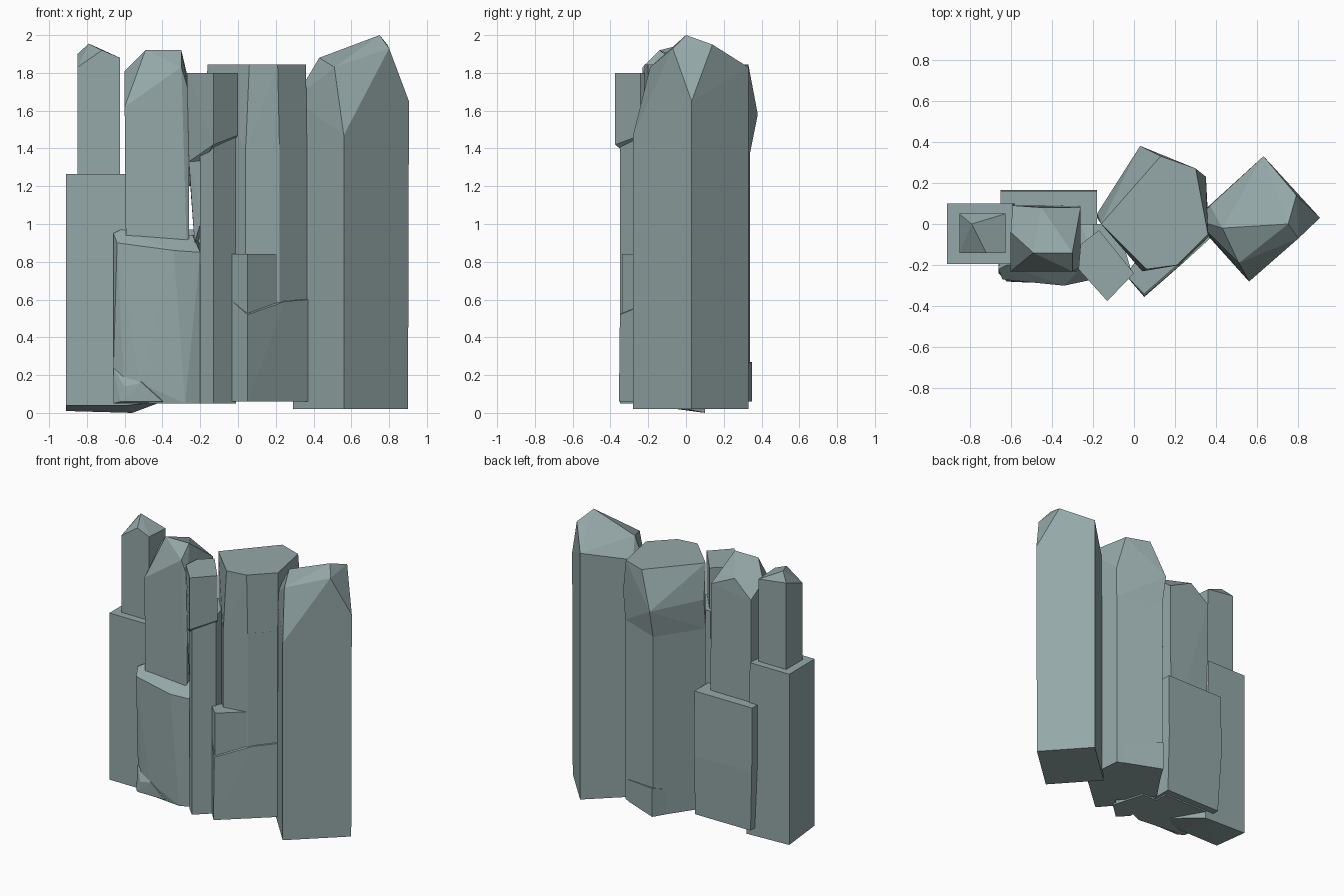
import bpy
import bmesh
from mathutils import Vector

default_cube = bpy.data.objects.get("Cube")
if default_cube:
    bpy.data.objects.remove(default_cube, do_unlink=True)

# One flat grey-green stone colour
stone = bpy.data.materials.new("grey_green_stone")
stone.use_nodes = True
stone_colour = (.30, .39, .39, 1)
stone.diffuse_color = stone_colour
stone_shader = stone.node_tree.nodes["Principled BSDF"]
stone_shader.inputs["Base Color"].default_value = stone_colour
stone_shader.inputs["Roughness"].default_value = .9


def at_height(outline, height):
    """Lift a flat outline to one height."""
    return [(x, y, height) for x, y in outline]


def rectangle(left, right, front, back):
    """Outline of an upright block."""
    return [(left, front), (right, front), (right, back), (left, back)]


def rock(name, *point_groups):
    """Make one faceted stone as the convex hull of its corner points."""
    mesh = bpy.data.meshes.new(name)
    shape = bmesh.new()
    for group in point_groups:
        for point in group:
            shape.verts.new(Vector(point))
    hull = bmesh.ops.convex_hull(shape, input=shape.verts[:])
    leftovers = [item for item in hull["geom_interior"]
                 if isinstance(item, bmesh.types.BMVert)]
    bmesh.ops.delete(shape, geom=leftovers, context="VERTS")
    # Merge the triangles that lie in one plane into broad facets
    bmesh.ops.dissolve_limit(shape, angle_limit=.03,
                             verts=shape.verts[:], edges=shape.edges[:])
    bmesh.ops.recalc_face_normals(shape, faces=shape.faces[:])
    shape.to_mesh(mesh)
    shape.free()
    mesh.materials.append(stone)
    stone_object = bpy.data.objects.new(name, mesh)
    bpy.context.collection.objects.link(stone_object)
    return stone_object


# Tall diamond pillar with a pointed, chipped crown
diamond = [(.9, .03), (.63, .33), (.29, .02), (.56, -.28)]
rock("east_pillar", at_height(diamond, .02),
     [(.905, .03, 1.65), (.56, -.28, 1.47), (.3, .02, 1.66), (.63, .33, 1.83)],
     [(.75, 0, 2), (.79, .14, 1.95), (.8, -.07, 1.93)],
     [(.51, -.19, 1.83), (.43, -.02, 1.88), (.37, .09, 1.76)])

# Broad centre column with a bulging crown
column = [(.03, .34), (.34, .22), (.365, -.06), (.22, -.2), (.04, -.23), (-.18, .03)]
rock("centre_column", at_height(column, .06), at_height(column, 1.42))
crown_top = [(-.16, 0), (.13, .33), (.3, .27), (.36, -.05), (.21, -.2), (.06, -.22)]
rock("centre_crown", at_height(column, 1.38), at_height(crown_top, 1.845),
     [(.03, .38, 1.58), (-.18, .05, 1.6), (.35, .23, 1.6)])
rock("centre_back_foot",
     at_height([(.03, .35), (.3, .24), (.1, 0), (-.12, .1)], .06),
     [(.03, .35, .27), (.3, .24, .22), (.1, 0, .25), (-.12, .1, .2)])

# Stepped blocks leaning on the front of the centre column
step = [(.05, -.34), (.21, -.2), (.1, -.05), (-.04, -.25)]
rock("front_step", at_height(step, .3), at_height(step, .84))
rock("front_footing",
     at_height([(.05, -.355), (.37, -.07), (.2, .1), (-.04, -.25)], .06),
     [(.05, -.35, .52), (.25, -.18, .59), (.37, -.07, .6)],
     [(.2, .1, .6), (-.04, -.25, .6)])

# Narrow front pillar: slim shaft below, wider overhanging block above
shaft = [(-.13, -.35), (-.01, -.24), (-.08, 0), (-.2, 0), (-.2, -.28)]
rock("narrow_shaft", at_height(shaft, .05), at_height(shaft, 1.5))
head = [(-.13, -.375), (0, -.24), (-.17, -.03), (-.26, -.1), (-.27, -.22)]
rock("narrow_head", at_height(head, 1.8),
     [(-.13, -.375, 1.42), (0, -.24, 1.47), (-.17, -.03, 1.2)],
     [(-.26, -.1, 1.2), (-.26, -.22, 1.33)])
rock("narrow_wedge", [(-.26, -.22, 1.33), (-.19, -.26, 1.03), (-.23, -.23, .9)],
     [(-.13, -.3, 1.4), (-.15, 0, 1.3), (-.26, 0, 1.3), (-.2, 0, .9)])

# Mid pillar with a sloping chipped top
rock("mid_pillar", at_height(rectangle(-.59, -.26, -.23, .09), .5),
     [(-.6, -.23, 1.62), (-.3, -.23, 1.83), (-.26, -.21, 1.7)],
     [(-.49, -.14, 1.92), (-.3, -.14, 1.92), (-.6, -.04, 1.81)],
     [(-.59, .09, 1.72), (-.45, .08, 1.84), (-.26, .08, 1.75)])

# Low block behind the mid pillar
rock("back_block", at_height(rectangle(-.63, -.18, -.1, .15), .06),
     at_height(rectangle(-.65, -.18, -.1, .165), .5),
     at_height(rectangle(-.65, -.18, -.1, .16), .97))

# Chipped boulder at the front, with a small foot stone
rock("front_boulder", at_height(rectangle(-.6, -.2, -.25, .1), .05),
     [(-.52, -.28, .16), (-.28, -.285, .05), (-.66, -.22, .22)],
     [(-.64, -.27, .9), (-.34, -.3, .86), (-.2, -.27, .85)],
     [(-.66, -.22, .95), (-.62, -.2, .97), (-.24, -.2, .94)],
     [(-.2, .1, .94), (-.62, .1, .96)])
rock("foot_stone", at_height(rectangle(-.66, -.38, -.24, 0), .05),
     [(-.62, -.28, .06), (-.4, -.28, .06), (-.6, -.28, .14), (-.51, -.285, .16)],
     [(-.66, -.22, .24), (-.66, 0, .24), (-.45, -.2, .2)])

# West block with a thin spire standing on it
rock("west_block", at_height(rectangle(-.91, -.59, -.195, .1), 1.265),
     [(-.91, -.195, .04), (-.4, -.18, .06), (-.91, .1, .01), (-.56, .1, 0)],
     [(-.59, -.195, .04)])
rock("west_spire", at_height(rectangle(-.85, -.625, -.14, .05), 1.2),
     [(-.85, -.14, 1.83), (-.85, .05, 1.9), (-.79, 0, 1.955)],
     [(-.72, -.14, 1.92), (-.625, -.14, 1.88), (-.625, .05, 1.87)])
